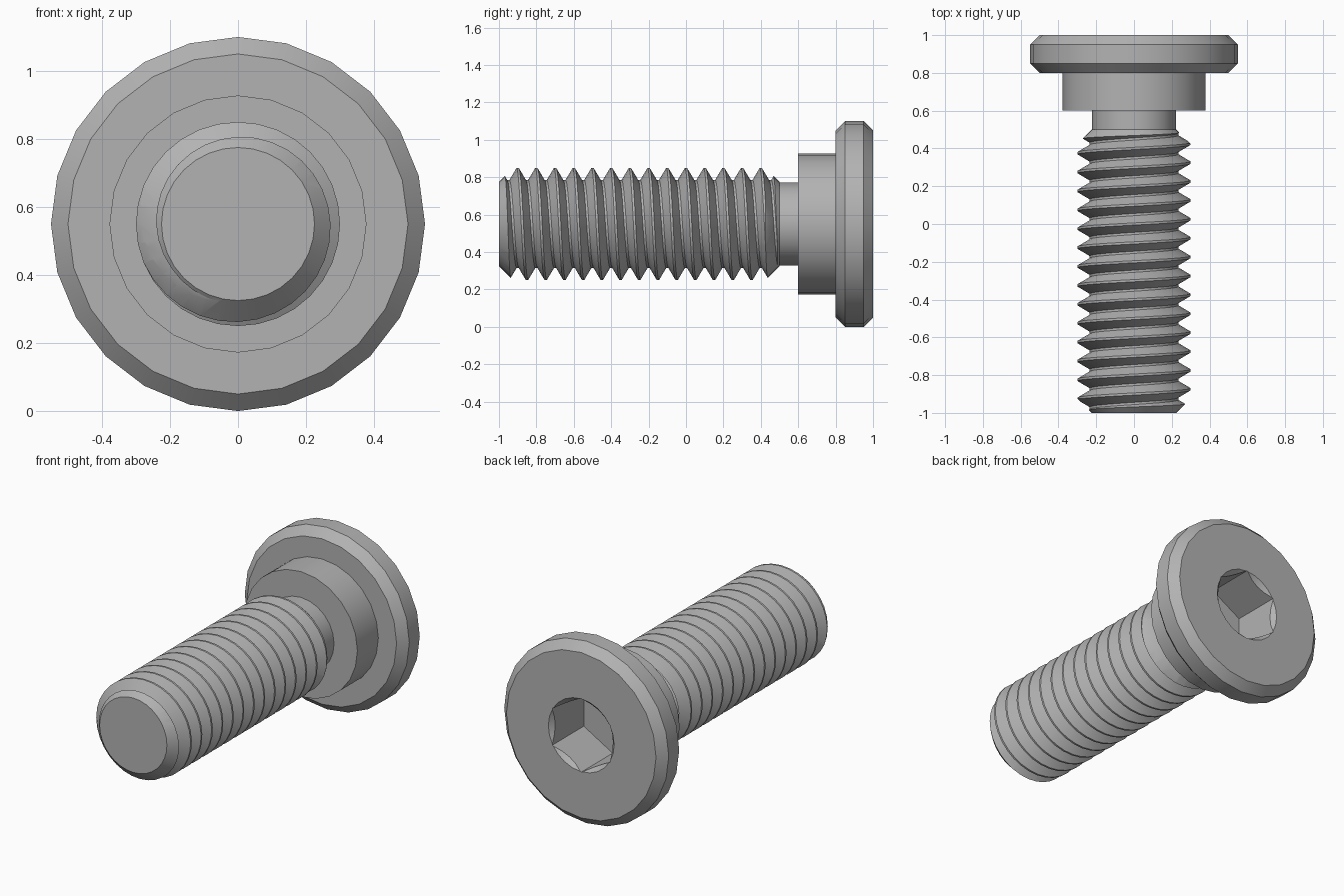
import bpy, bmesh
from math import sin, cos, pi
from mathutils import Matrix

cube = bpy.data.objects.get("Cube")
if cube:
    bpy.data.objects.remove(cube, do_unlink=True)

AXIS_Z = 0.55
PITCH = 0.1

steel = bpy.data.materials.new("grey steel")
steel.use_nodes = True
GREY = (0.45, 0.45, 0.45, 1)
steel.diffuse_color = GREY
steel.node_tree.nodes["Principled BSDF"].inputs["Base Color"].default_value = GREY


def point(r, a, y):
    # angle runs from the top towards +x, around the y axis
    return (r * sin(a), y, AXIS_Z + r * cos(a))


def make_object(name, bm):
    bmesh.ops.recalc_face_normals(bm, faces=bm.faces)
    mesh = bpy.data.meshes.new(name)
    bm.to_mesh(mesh)
    bm.free()
    mesh.materials.append(steel)
    ob = bpy.data.objects.new(name, mesh)
    bpy.context.collection.objects.link(ob)
    return ob


def lathe(name, profile, sides):
    """Closed solid turned around the screw axis from (radius, y) pairs."""
    bm = bmesh.new()
    rings = [[bm.verts.new(point(r, 2 * pi * i / sides, y)) for i in range(sides)]
             for r, y in profile]
    for lo, hi in zip(rings, rings[1:]):
        for i in range(sides):
            j = (i + 1) % sides
            bm.faces.new((lo[i], lo[j], hi[j], hi[i]))
    bm.faces.new(rings[0])
    bm.faces.new(rings[-1])
    return make_object(name, bm)


def boolean(ob, cutter, operation):
    mod = ob.modifiers.new("cut", 'BOOLEAN')
    mod.operation, mod.solver, mod.object = operation, 'EXACT', cutter
    bpy.context.view_layer.objects.active = ob
    bpy.ops.object.modifier_apply(modifier=mod.name)
    bpy.data.objects.remove(cutter, do_unlink=True)


def smooth(ob, angle):
    bpy.ops.object.select_all(action='DESELECT')
    ob.select_set(True)
    bpy.context.view_layer.objects.active = ob
    bpy.ops.object.shade_smooth_by_angle(angle=angle)


def helix_rod(name, sides, turns, start):
    """Closed rod with a right-hand V thread, one crest per pitch."""
    # (radius, fraction of pitch) with the crest centred on zero
    tooth = [(0.3, -0.06), (0.3, 0.06), (0.235, 0.44), (0.235, 0.56)]
    bm = bmesh.new()
    rows = 4 * turns
    cols = []
    for i in range(sides):
        a = i / sides
        col = []
        for m in range(rows + 4):
            r, f = tooth[m % 4]
            col.append(bm.verts.new(point(r, 2 * pi * a, start + PITCH * (m // 4 + f + a))))
        cols.append(col)
    # the last column joins the first one a pitch further on
    for i in range(sides):
        nxt = cols[i + 1] if i + 1 < sides else cols[0][4:]
        for m in range(min(len(cols[i]), len(nxt)) - 1):
            bm.faces.new((cols[i][m], nxt[m], nxt[m + 1], cols[i][m + 1]))
    # close both ends with a fan to the axis
    middle = start + PITCH * turns / 2
    ends = [bm.verts.new(point(0, 0, start - PITCH)),
            bm.verts.new(point(0, 0, start + PITCH * (turns + 2)))]
    for e in [e for e in bm.edges if e.is_boundary]:
        bm.faces.new((*e.verts, ends[e.verts[0].co.y > middle]))
    return make_object(name, bm)


# Head, shoulder and neck turned as one solid
head = lathe("head_and_shoulder", [
    (0.222, 0.45), (0.222, 0.6), (0.378, 0.6), (0.378, 0.8),
    (0.5, 0.8), (0.55, 0.85), (0.55, 0.95), (0.5, 1.0)], 24)

# Hex socket with a conical lead-in
boolean(head, lathe("socket_cutter", [(0.223, 0.7), (0.223, 1.1)], 6), 'DIFFERENCE')
boolean(head, lathe("lead_in_cutter", [(0.16, 0.94), (0.22, 1.0), (0.24, 1.02)], 24),
        'DIFFERENCE')
smooth(head, 0.35)

# Threaded shank trimmed by a blank with chamfered ends
thread = helix_rod("threaded_shank", 32, 20, -1.3)
blank = lathe("thread_blank", [
    (0.225, -1.0), (0.315, -0.91), (0.315, 0.41), (0.225, 0.5)], 32)
boolean(thread, blank, 'INTERSECT')
smooth(thread, 0.35)
